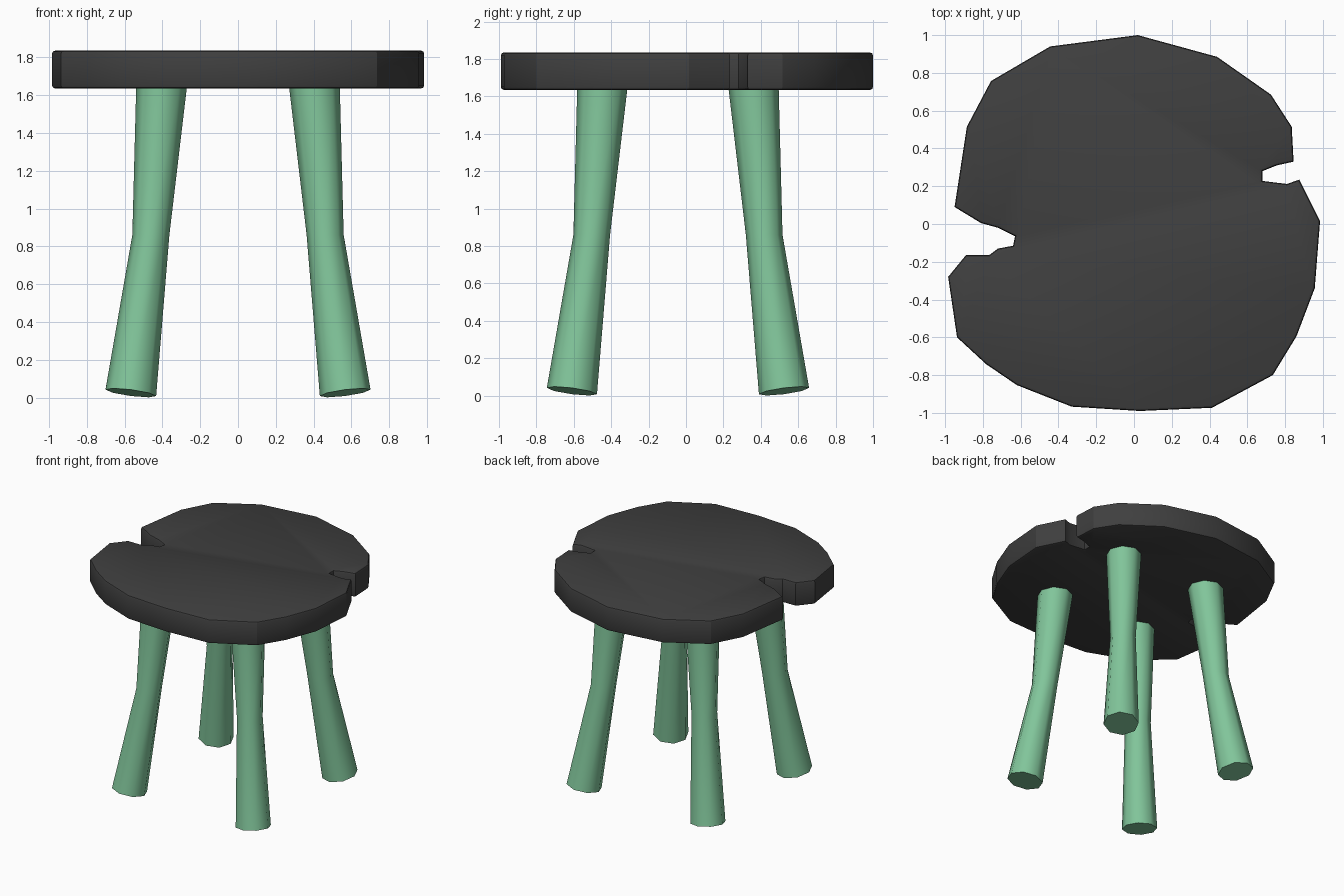
import bpy, bmesh, math
from mathutils import Vector

cube = bpy.data.objects.get("Cube")
if cube:
    bpy.data.objects.remove(cube, do_unlink=True)


def material(name, color):
    mat = bpy.data.materials.new(name)
    mat.use_nodes = True
    mat.diffuse_color = (*color, 1)
    mat.node_tree.nodes["Principled BSDF"].inputs["Base Color"].default_value = (*color, 1)
    return mat


def finish(bm, name, mat):
    bmesh.ops.recalc_face_normals(bm, faces=bm.faces)
    mesh = bpy.data.meshes.new(name)
    bm.to_mesh(mesh)
    bm.free()
    mesh.materials.append(mat)
    obj = bpy.data.objects.new(name, mesh)
    bpy.context.collection.objects.link(obj)
    bpy.ops.object.select_all(action='DESELECT')
    obj.select_set(True)
    bpy.context.view_layer.objects.active = obj
    bpy.ops.object.shade_smooth_by_angle(angle=math.radians(50 if "leg" in name else 25))
    return obj


charcoal = material("charcoal", (0.05, 0.05, 0.05))
green = material("soft green", (0.22, 0.56, 0.325))

# Seat: a rough log slice with a split on each side
SEAT_BOTTOM, SEAT_TOP = 1.635, 1.835
back_right_rim = [(-.95, .09), (-.885, .515), (-.757, .757), (-.444, .94)]
back_left_rim = [(.02, 1), (.44, .885), (.725, .685), (.835, .515)]
left_split = [(.845, .33), (.755, .31), (.68, .28), (.68, .228), (.81, .212), (.875, .235)]
front_rim = [(.985, .015), (.957, -.34), (.86, -.595), (.735, -.8), (.413, -.973), (.03, -.99),
             (-.33, -.967), (-.62, -.853), (-.783, -.742), (-.937, -.6), (-.984, -.28)]
right_split = [(-.89, -.165), (-.767, -.165), (-.72, -.13), (-.64, -.115),
               (-.63, -.065), (-.72, -.02), (-.81, .005)]
outline = back_right_rim + back_left_rim + left_split + front_rim + right_split

bm = bmesh.new()
base = bm.faces.new([bm.verts.new((x, y, SEAT_BOTTOM)) for x, y in outline])
top = bmesh.ops.extrude_face_region(bm, geom=[base], use_keep_orig=True)
bmesh.ops.translate(bm, vec=(0, 0, SEAT_TOP - SEAT_BOTTOM),
                    verts=[g for g in top["geom"] if isinstance(g, bmesh.types.BMVert)])
bmesh.ops.recalc_face_normals(bm, faces=bm.faces)
# Rounded upper and lower rims
rims = [e for e in bm.edges if abs(e.verts[0].co.z - e.verts[1].co.z) < 0.01]
bmesh.ops.bevel(bm, geom=rims, offset=0.016, segments=2, profile=0.5, affect='EDGES')
finish(bm, "seat", charcoal)

# Legs: waisted eight-sided posts that splay outward below the waist
SIDES, CENTRE_Y = 8, -0.043


def leg(name, sx, sy):
    bm = bmesh.new()
    # offset from centre, height, radius
    stations = [(.567, .025, .134), (.461, .86, .098), (.404, 1.655, .134)]
    centres = [Vector((sx * d, sy * d + CENTRE_Y, z)) for d, z, r in stations]
    slopes = [centres[1] - centres[0], Vector((0, 0, 1)), centres[2] - centres[1]]
    rings = []
    for c, n, (d, z, r) in zip(centres, slopes, stations):
        ring = []
        for i in range(SIDES):
            a = math.tau * i / SIDES
            x, y = r * math.cos(a), r * math.sin(a)
            # each ring lies square to its slope
            ring.append(bm.verts.new(c + Vector((x, y, -(x * n.x + y * n.y) / n.z))))
        rings.append(ring)
    for low, high in zip(rings, rings[1:]):
        for i in range(SIDES):
            j = (i + 1) % SIDES
            bm.faces.new((low[i], low[j], high[j], high[i]))
    bm.faces.new(rings[0])
    bm.faces.new(rings[-1])
    finish(bm, name, green)


for depth, sy in (("front", -1), ("back", 1)):
    for side, sx in (("right", -1), ("left", 1)):
        leg(f"{depth}_{side}_leg", sx, sy)
